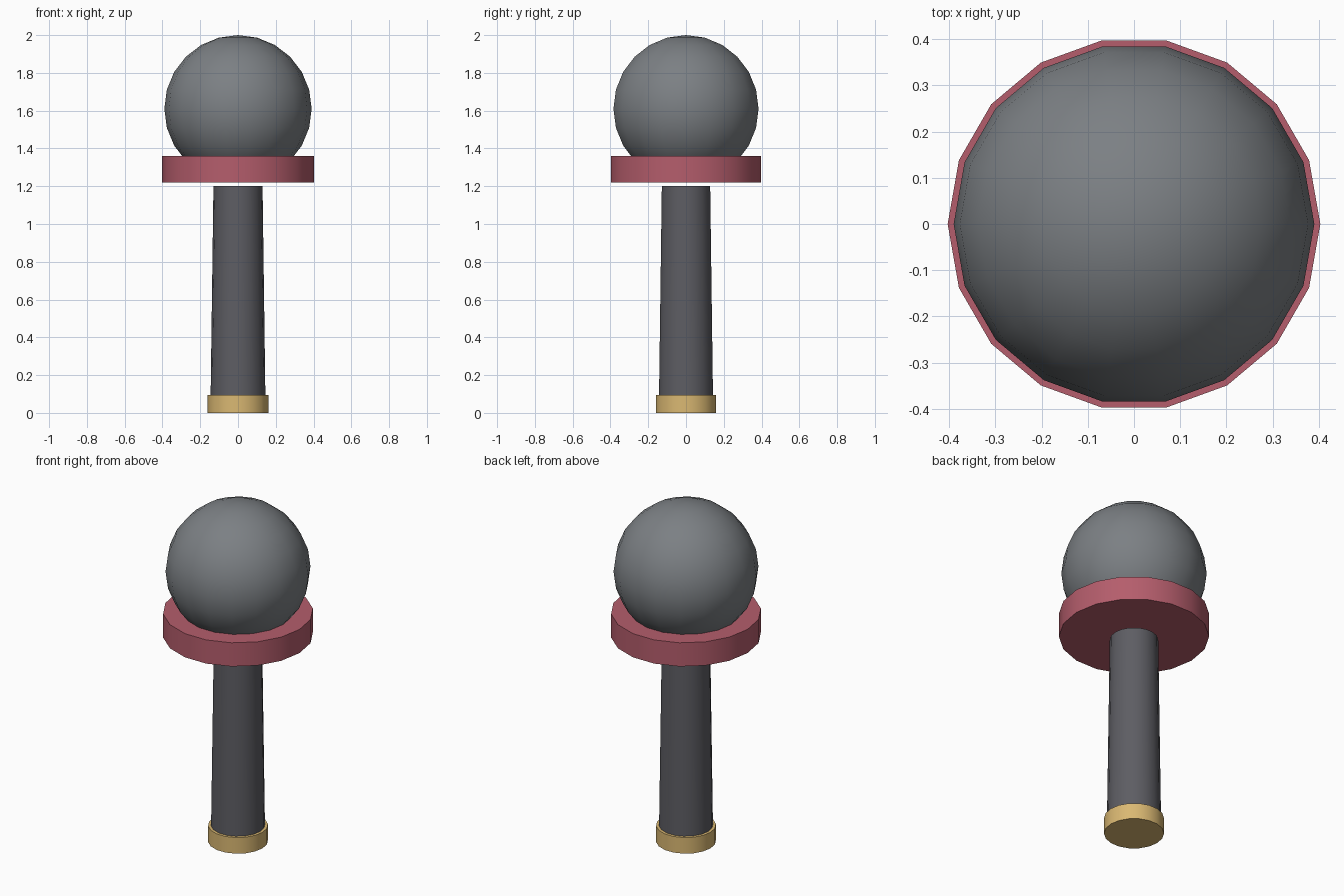
import bpy, bmesh
from math import sin, cos, pi, radians

if "Cube" in bpy.data.objects:
    bpy.data.objects.remove(bpy.data.objects["Cube"])

SIDES = 18  # every part is an 18-sided turning with a corner on the x axis


def material(name, rgb):
    mat = bpy.data.materials.new(name)
    mat.diffuse_color = (*rgb, 1.0)
    mat.use_nodes = True
    mat.node_tree.nodes["Principled BSDF"].inputs["Base Color"].default_value = mat.diffuse_color
    return mat


def lathe(name, profile, mat):
    """Turn a bottom-to-top (radius, z) profile; radius 0 makes a pole, open ends are capped."""
    bm = bmesh.new()
    rings = []
    for r, z in profile:
        n = SIDES if r > 1e-5 else 1
        rings.append([bm.verts.new((r * cos(2 * pi * i / SIDES), r * sin(2 * pi * i / SIDES), z))
                      for i in range(n)])
    for low, high in zip(rings, rings[1:]):
        for i in range(SIDES):
            j = (i + 1) % SIDES
            if len(low) == 1:
                bm.faces.new((low[0], high[j], high[i]))
            elif len(high) == 1:
                bm.faces.new((low[i], low[j], high[0]))
            else:
                bm.faces.new((low[i], low[j], high[j], high[i]))
    if len(rings[0]) > 1:
        bm.faces.new(rings[0][::-1])
    if len(rings[-1]) > 1:
        bm.faces.new(rings[-1])
    mesh = bpy.data.meshes.new(name)
    bm.to_mesh(mesh)
    bm.free()
    mesh.materials.append(mat)
    obj = bpy.data.objects.new(name, mesh)
    bpy.context.collection.objects.link(obj)
    # smooth sides, sharp rims
    bpy.ops.object.select_all(action='DESELECT')
    obj.select_set(True)
    bpy.context.view_layer.objects.active = obj
    bpy.ops.object.shade_smooth_by_angle(angle=radians(30))
    return obj


steel = material("steel_grey", (0.20, 0.215, 0.23))
dark = material("dark_grey", (0.11, 0.11, 0.125))
red = material("dusty_red", (0.46, 0.11, 0.15))
gold = material("gold", (0.70, 0.48, 0.17))

# end cap at the foot of the handle
lathe("end_cap", [(0.161, 0.0), (0.161, 0.095)], gold)

# tapered handle, stopping just short of the collar
lathe("handle", [(0.145, 0.09), (0.13, 1.2)], dark)

# wide collar under the head
lathe("collar", [(0.403, 1.22), (0.403, 1.36)], red)

# round head, twelve bands from pole to pole
R, BANDS = 0.39, 12
lathe("head", [(R * sin(pi * k / BANDS), 1.61 - R * cos(pi * k / BANDS))
               for k in range(BANDS + 1)], steel)
